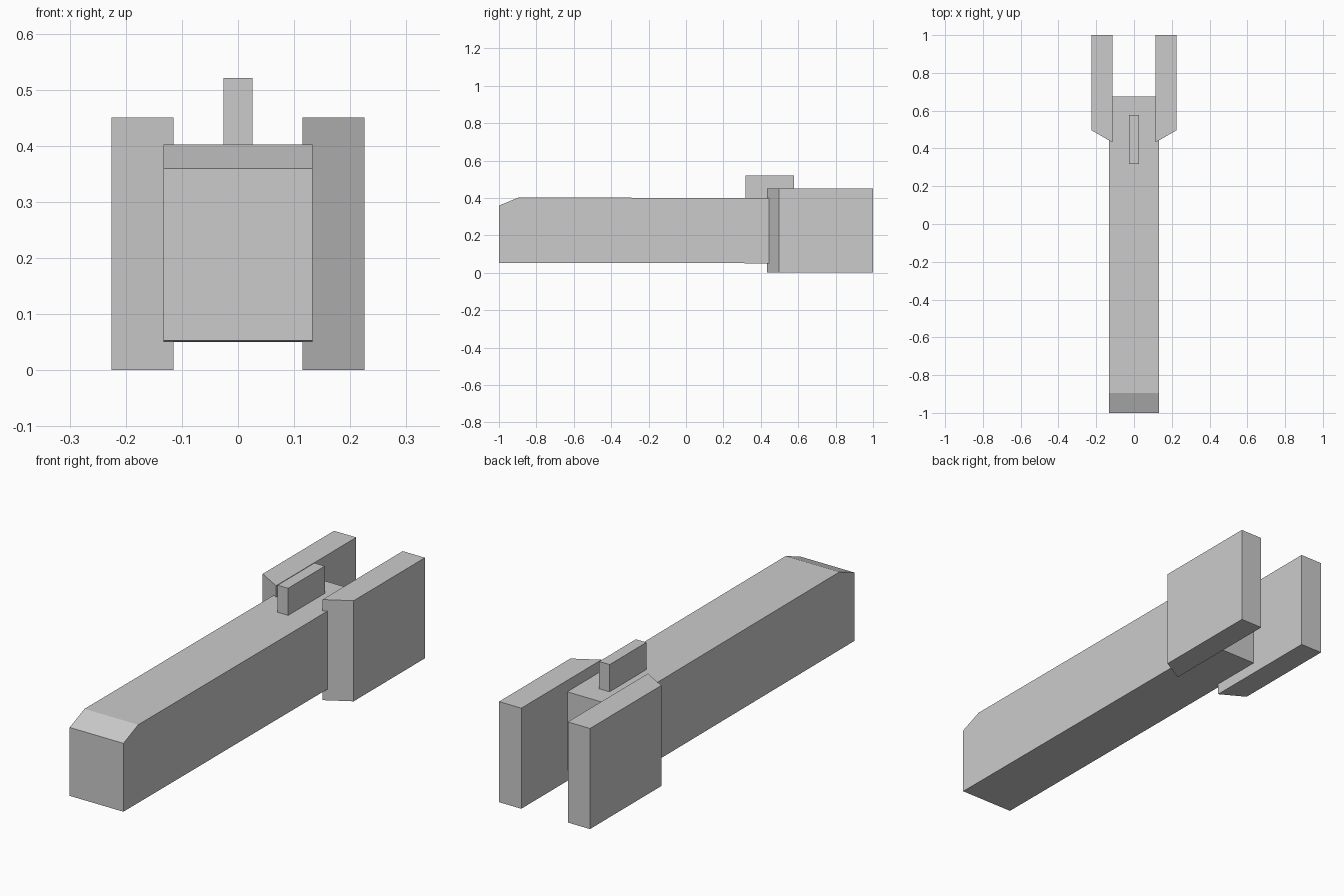
import bpy, bmesh
from mathutils import Vector

if "Cube" in bpy.data.objects:
    bpy.data.objects.remove(bpy.data.objects["Cube"])


def prism(name, profile, direction):
    """Extrude a closed planar profile along a direction."""
    bm = bmesh.new()
    face = bm.faces.new([bm.verts.new(p) for p in profile])
    ext = bmesh.ops.extrude_face_region(bm, geom=[face], use_keep_orig=True)
    verts = [v for v in ext["geom"] if isinstance(v, bmesh.types.BMVert)]
    bmesh.ops.translate(bm, verts=verts, vec=Vector(direction))
    bmesh.ops.recalc_face_normals(bm, faces=bm.faces)
    mesh = bpy.data.meshes.new(name)
    bm.to_mesh(mesh)
    bm.free()
    obj = bpy.data.objects.new(name, mesh)
    bpy.context.collection.objects.link(obj)
    return obj


# Long beam with a bevelled top front edge
W = 0.133
beam = [(-1, 0.053), (0.675, 0.05), (0.675, 0.399), (-0.895, 0.402), (-1, 0.359)]
prism("main_beam", [(-W, y, z) for y, z in beam], (2 * W, 0, 0))

# Rear side plates with angled front ends, mirrored left and right
plate = [(0.115, 0.433), (0.225, 0.496), (0.225, 1.0), (0.115, 1.0)]
for side, name in ((-1, "left_plate"), (1, "right_plate")):
    prism(name, [(side * x, y, 0) for x, y in plate], (0, 0, 0.45))

# Small upright fin on top of the beam
fin = [(0.317, 0.395), (0.577, 0.395), (0.577, 0.521), (0.317, 0.521)]
prism("top_fin", [(-0.026, y, z) for y, z in fin], (0.052, 0, 0))
